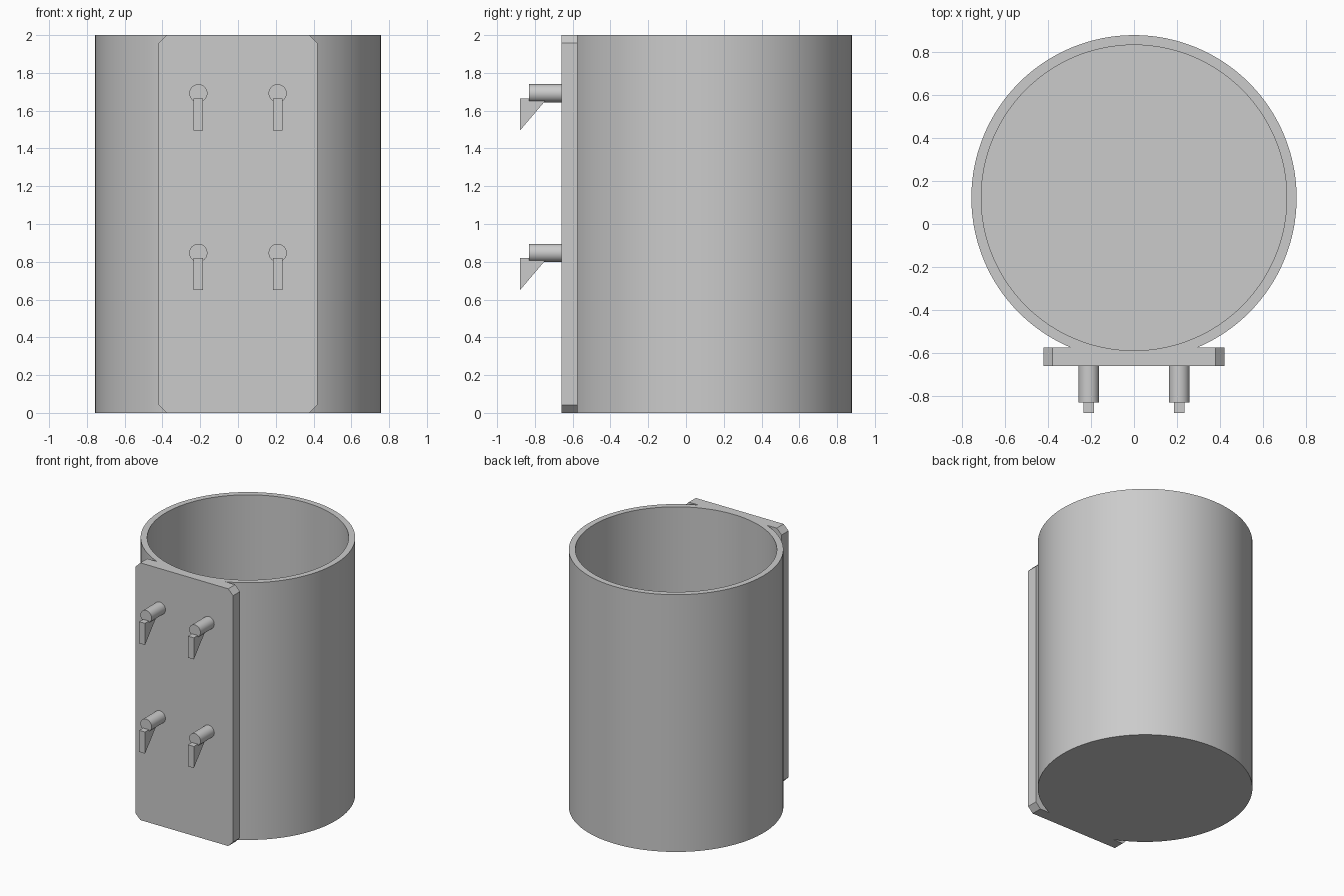
import bpy
import bmesh
import math
from mathutils import Matrix, Vector

cube = bpy.data.objects.get("Cube")
if cube:
    bpy.data.objects.remove(cube, do_unlink=True)

HEIGHT, OUTER, INNER, FLOOR = 2.0, 0.756, 0.71, 0.046
CENTRE_Y = 0.122
PLATE_FRONT, PLATE_BACK = -0.66, -0.575
SEGMENTS = 128

grey = bpy.data.materials.new("plain grey")
grey.use_nodes = True
colour = (0.6, 0.6, 0.6, 1)
grey.diffuse_color = colour
grey.node_tree.nodes["Principled BSDF"].inputs["Base Color"].default_value = colour


def finish(name, bm, smooth=False):
    bmesh.ops.recalc_face_normals(bm, faces=bm.faces)
    mesh = bpy.data.meshes.new(name)
    bm.to_mesh(mesh)
    bm.free()
    mesh.materials.append(grey)
    obj = bpy.data.objects.new(name, mesh)
    bpy.context.collection.objects.link(obj)
    bpy.ops.object.select_all(action="DESELECT")
    obj.select_set(True)
    bpy.context.view_layer.objects.active = obj
    if smooth:
        bpy.ops.object.shade_smooth_by_angle(angle=math.radians(30))
    return obj


def lathe(name, profile):
    """Revolve a (radius, z) profile about the container's axis."""
    bm = bmesh.new()
    verts = [bm.verts.new((r, CENTRE_Y, z)) for r, z in profile]
    edges = [bm.edges.new(pair) for pair in zip(verts, verts[1:])]
    bmesh.ops.spin(bm, geom=verts + edges, cent=(0, CENTRE_Y, 0), axis=(0, 0, 1),
                   angle=math.tau, steps=SEGMENTS, use_duplicate=False)
    bmesh.ops.remove_doubles(bm, verts=bm.verts, dist=1e-4)
    return finish(name, bm, smooth=True)


def prism(name, points, depth):
    """Extrude a flat outline along a vector."""
    bm = bmesh.new()
    face = bm.faces.new([bm.verts.new(p) for p in points])
    extruded = bmesh.ops.extrude_face_region(bm, geom=[face], use_keep_orig=True)
    moved = [v for v in extruded["geom"] if isinstance(v, bmesh.types.BMVert)]
    bmesh.ops.translate(bm, verts=moved, vec=Vector(depth))
    return finish(name, bm)


# Open-topped round container with a solid floor
lathe("container", [(0, 0), (OUTER, 0), (OUTER, HEIGHT), (INNER, HEIGHT),
                    (INNER, FLOOR), (0, FLOOR)])

# Mounting plate with clipped corners, trimmed to fit the container wall
half, clip = 0.42, 0.042
outline = [(-half, clip), (-half + clip, 0), (half - clip, 0), (half, clip),
           (half, HEIGHT - clip), (half - clip, HEIGHT),
           (-half + clip, HEIGHT), (-half, HEIGHT - clip)]
cutter = lathe("wall_cutter", [(0, -0.1), (OUTER, -0.1),
                               (OUTER, HEIGHT + 0.1), (0, HEIGHT + 0.1)])
cutter.hide_render = True
plate = prism("mounting_plate", [(x, PLATE_FRONT, z) for x, z in outline],
              (0, PLATE_BACK - PLATE_FRONT, 0))
trim = plate.modifiers.new("fit to wall", "BOOLEAN")
trim.operation = "DIFFERENCE"
trim.solver = "EXACT"
trim.object = cutter
bpy.ops.object.modifier_apply(modifier=trim.name)
bpy.data.objects.remove(cutter, do_unlink=True)

# Four pegs, each ending in a downward triangular hook
PEG_TIP, PEG_RADIUS, HOOK_WIDTH = -0.83, 0.048, 0.05
for row, z in (("upper", 1.692), ("lower", 0.847)):
    for side, x in (("left", 0.21), ("right", -0.21)):
        bm = bmesh.new()
        length = PLATE_FRONT - PEG_TIP
        place = (Matrix.Translation((x, PEG_TIP + length / 2, z))
                 @ Matrix.Rotation(math.pi / 2, 4, "X"))
        bmesh.ops.create_cone(bm, cap_ends=True, segments=48, radius1=PEG_RADIUS,
                              radius2=PEG_RADIUS, depth=length, matrix=place)
        finish(f"{row}_{side}_peg", bm, smooth=True)
        top = z - 0.028
        prism(f"{row}_{side}_hook",
              [(x - HOOK_WIDTH / 2, y, h) for y, h in
               ((-0.878, top), (-0.878, top - 0.168), (-0.735, top))],
              (HOOK_WIDTH, 0, 0))
